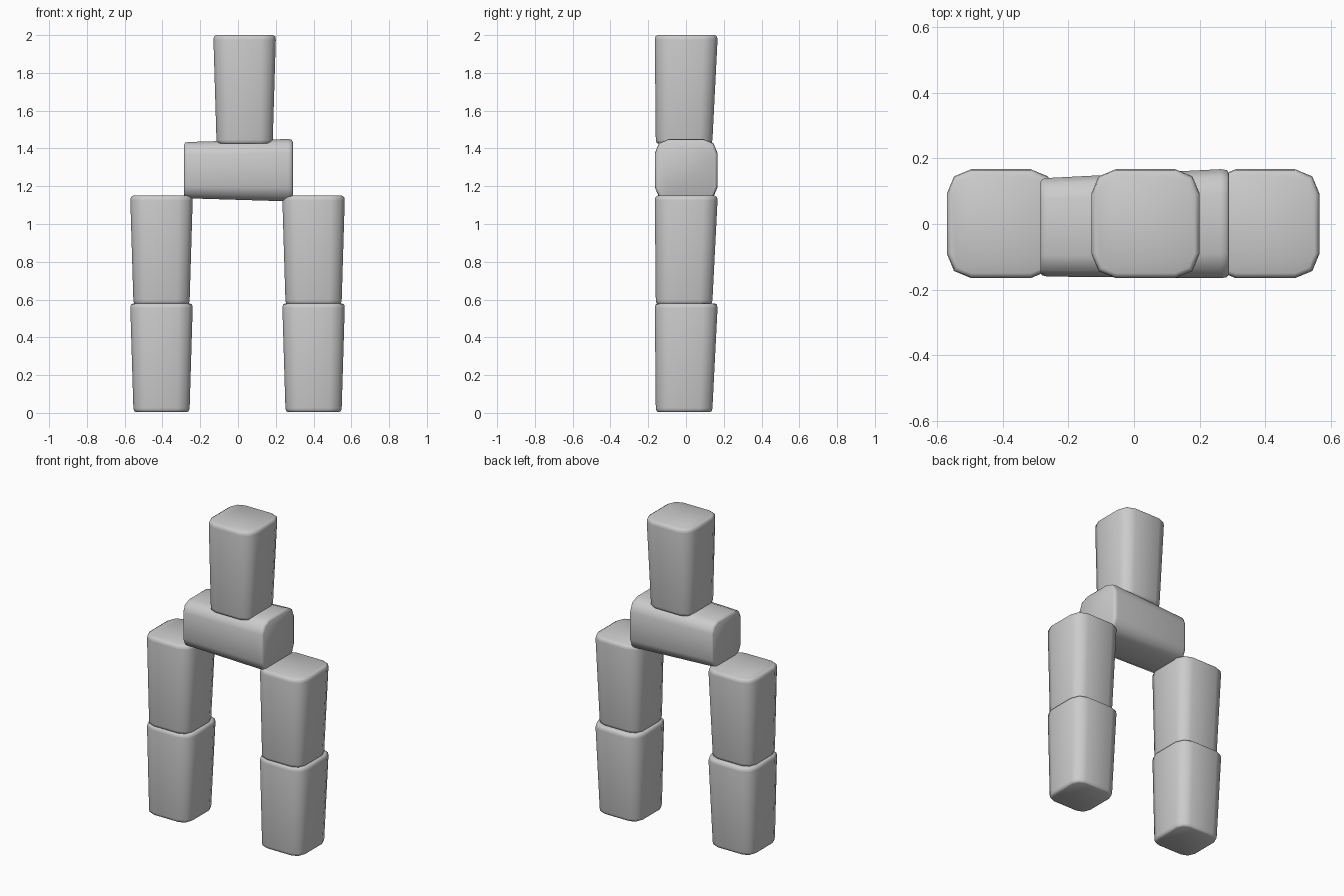
import bpy, bmesh, math
from mathutils import Matrix

if "Cube" in bpy.data.objects:
    bpy.data.objects.remove(bpy.data.objects["Cube"], do_unlink=True)

# One plain grey for the whole figure
grey = bpy.data.materials.new("plain grey")
grey.use_nodes = True
colour = (0.6, 0.6, 0.6, 1)
grey.diffuse_color = colour
grey.node_tree.nodes["Principled BSDF"].inputs["Base Color"].default_value = colour

LENGTH = 0.575


def ring(bm, z, half_x, half_y, shift_y, radius):
    """Rounded rectangle, three points to each corner."""
    verts = []
    for corner in range(4):
        middle = math.radians(45 + 90 * corner)
        sx = math.copysign(half_x - radius, math.cos(middle))
        sy = math.copysign(half_y - radius, math.sin(middle))
        for step in (-1, 0, 1):
            a = middle + step * math.pi / 4
            verts.append(bm.verts.new((sx + radius * math.cos(a),
                                       shift_y + sy + radius * math.sin(a), z)))
    return verts


def block(name, matrix):
    """Tapered block with soft edges, wider at its upper end."""
    bm = bmesh.new()
    rings = [ring(bm, *p) for p in (
        (0.0, 0.135, 0.138, -0.01, 0.05),
        (0.005, 0.145, 0.146, -0.01, 0.06),
        (0.02, 0.149, 0.150, -0.01, 0.065),
        (LENGTH - 0.025, 0.165, 0.166, 0.001, 0.075),
        (LENGTH - 0.007, 0.162, 0.163, 0.001, 0.072),
        (LENGTH, 0.150, 0.151, 0.001, 0.06))]
    for low, high in zip(rings, rings[1:]):
        for i in range(len(low)):
            j = (i + 1) % len(low)
            bm.faces.new((low[i], low[j], high[j], high[i]))
    bm.faces.new(rings[0][::-1])
    bm.faces.new(rings[-1])
    for face in bm.faces:
        face.smooth = True
    mesh = bpy.data.meshes.new(name)
    bm.to_mesh(mesh)
    bm.free()
    mesh.materials.append(grey)
    obj = bpy.data.objects.new(name, mesh)
    obj.matrix_world = matrix
    bpy.context.collection.objects.link(obj)


# Legs: two stacked blocks on each side
for side, x in (("left", 0.4), ("right", -0.405)):
    block(side + "_lower_leg", Matrix.Translation((x, 0, 0.005)))
    block(side + "_upper_leg", Matrix.Translation((x, 0, 0.575)))

# Body lies across the legs, its wider end to the left
block("body", Matrix.Translation((-0.285, 0, 1.285)) @ Matrix.Rotation(math.pi / 2, 4, "Y"))

# Head stands on the body
block("head", Matrix.Translation((0.035, 0, 1.425)))
